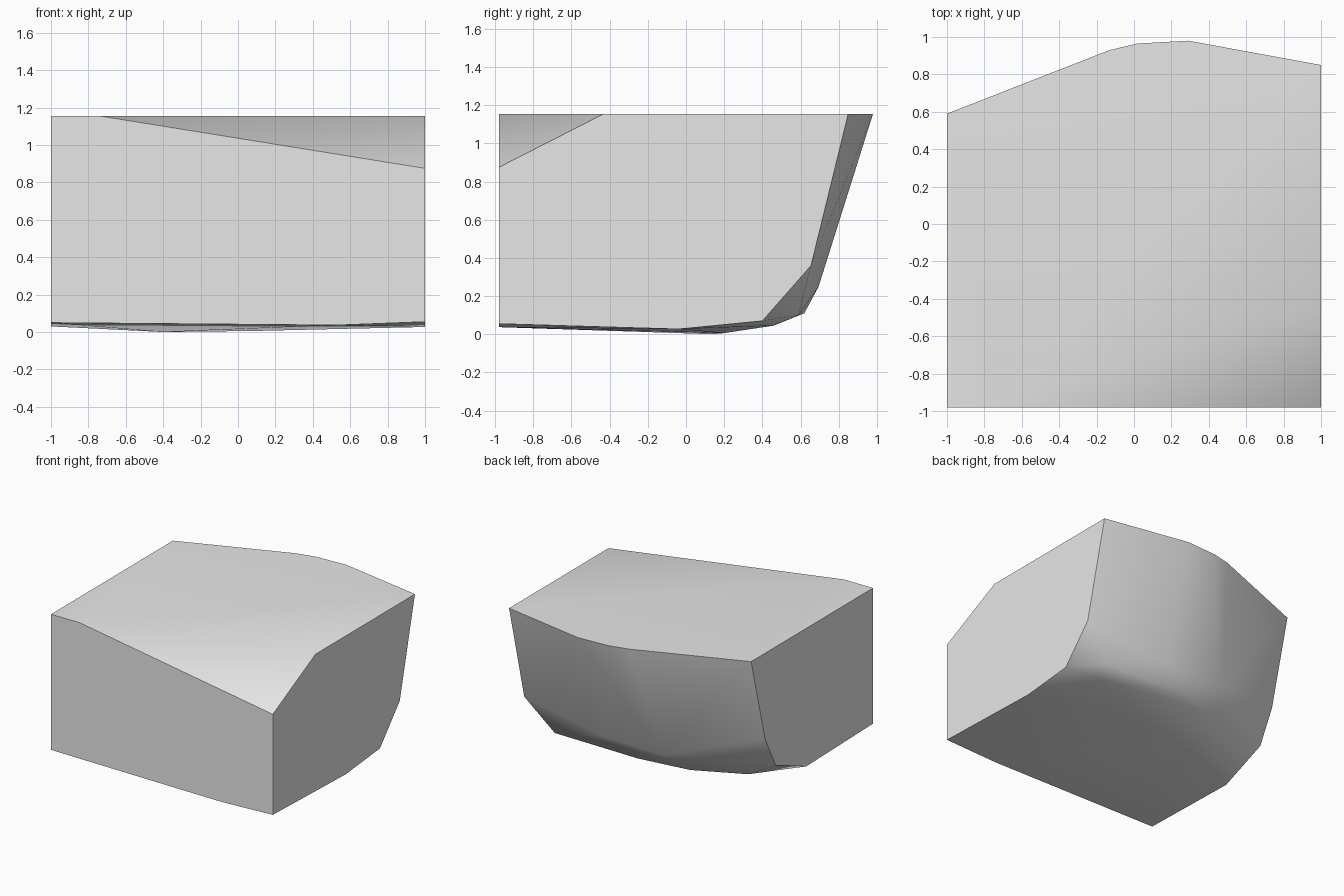
import bpy
import bmesh
import math
from mathutils import Vector

default_cube = bpy.data.objects.get("Cube")
if default_cube:
    bpy.data.objects.remove(default_cube, do_unlink=True)

TOP = 1.155
FRONT = -0.98


def make_material(name, colour):
    material = bpy.data.materials.new(name)
    material.use_nodes = True
    material.diffuse_color = colour
    shader = material.node_tree.nodes["Principled BSDF"]
    shader.inputs["Base Color"].default_value = colour
    return material


def side_profile(x, outline):
    """Place a (y, z) outline on the flat side at the given x."""
    return [Vector((x, y, z)) for y, z in outline]


def hull_object(name, points, material, smooth_angle):
    """Wrap a convex shell round the points and merge its flat areas."""
    bm = bmesh.new()
    for point in points:
        bm.verts.new(point)
    hull = bmesh.ops.convex_hull(bm, input=bm.verts[:])
    unused = {v for v in hull["geom_interior"] + hull["geom_unused"]
              if isinstance(v, bmesh.types.BMVert)}
    bmesh.ops.delete(bm, geom=list(unused), context="VERTS")
    bmesh.ops.dissolve_limit(bm, angle_limit=math.radians(1),
                             verts=bm.verts[:], edges=bm.edges[:])
    bmesh.ops.recalc_face_normals(bm, faces=bm.faces[:])
    mesh = bpy.data.meshes.new(name)
    bm.to_mesh(mesh)
    bm.free()
    mesh.materials.append(material)
    block = bpy.data.objects.new(name, mesh)
    bpy.context.collection.objects.link(block)
    bpy.ops.object.select_all(action="DESELECT")
    block.select_set(True)
    bpy.context.view_layer.objects.active = block
    bpy.ops.object.shade_smooth_by_angle(angle=smooth_angle)
    return block


# Flat sides, from the front bottom corner round to the back top corner
left_side = side_profile(1, [
    (FRONT, 0.055), (-0.04, 0.027), (0.4, 0.07), (0.655, 0.36), (0.85, TOP)])
right_side = side_profile(-1, [
    (FRONT, 0.05), (-0.12, 0.03), (0.275, 0.19), (0.41, 0.455), (0.59, TOP),
    (FRONT, TOP)])

# Bowed top edge of the back
back_rim = [Vector((x, y, TOP)) for x, y in
            [(-0.13, 0.93), (0.02, 0.965), (0.29, 0.98)]]

# Corner of the top that slopes away
sloped_corner = [Vector(p) for p in
                 [(1, FRONT, 0.875), (-0.74, FRONT, TOP), (1, -0.43, TOP)]]

# Worn, rounded turn from the back to the underside
back_turn = [Vector(p) for p in [
    (-0.27, 0.69, 0.24), (0.25, 0.695, 0.25), (0, 0.62, 0.11),
    (0.77, 0.59, 0.1), (-0.4, 0.52, 0.085), (-0.77, 0.3, 0.065)]]
underside = [Vector(p) for p in [
    (0.7, 0.46, 0.045), (-0.4, 0.14, 0), (0.1, 0.2, 0.006),
    (0.53, FRONT, 0.037)]]

grey = make_material("plain grey", (0.8, 0.8, 0.8, 1))
hull_object("stone_block",
            left_side + right_side + back_rim + sloped_corner
            + back_turn + underside,
            grey, math.radians(40))
